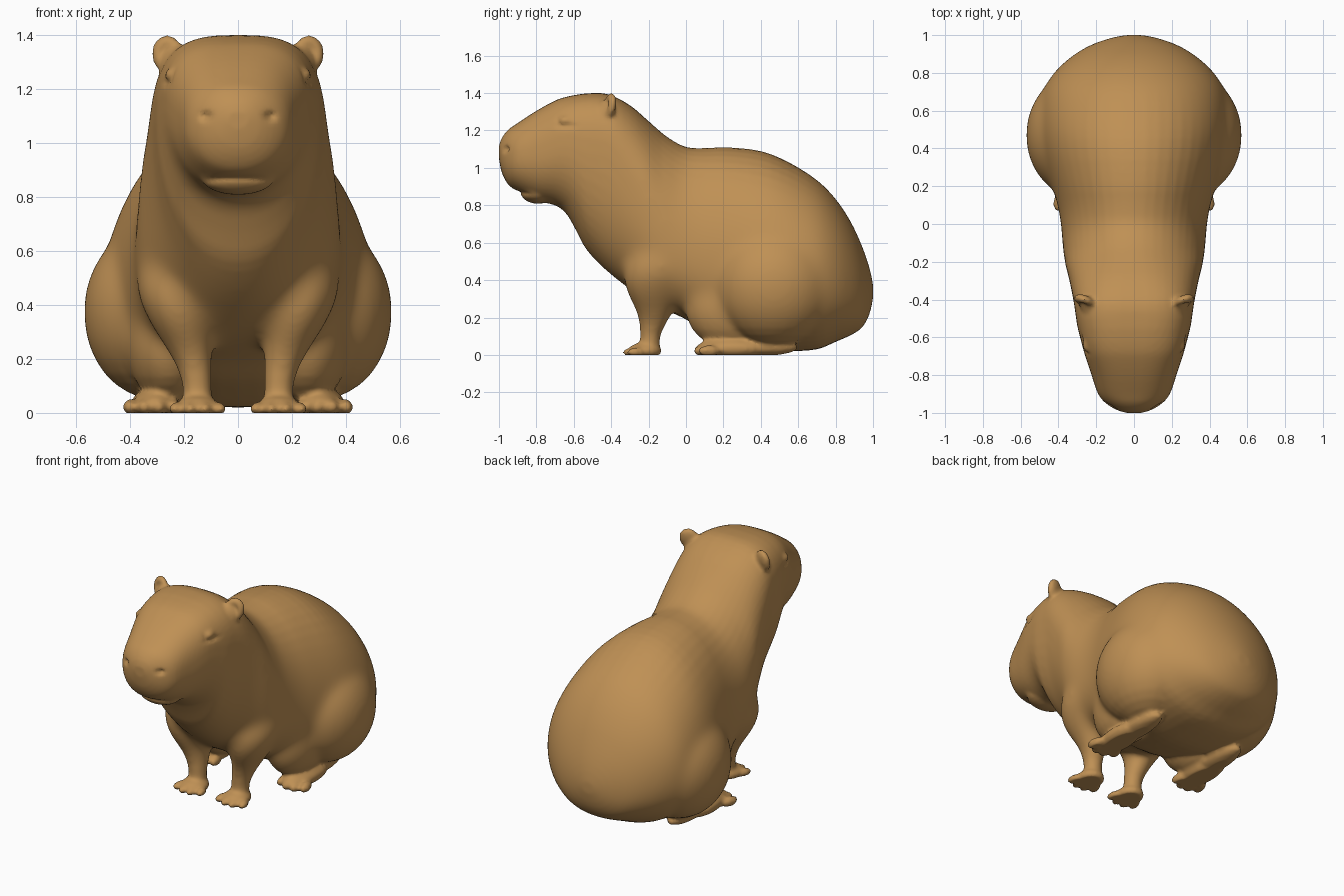
import bpy, bmesh, math
from mathutils import Matrix, Vector, Euler

if "Cube" in bpy.data.objects:
    bpy.data.objects.remove(bpy.data.objects["Cube"])

bm = bmesh.new()


def superellipse(rx, up, low, exp_up, exp_low, n=48):
    pts = []
    for i in range(n):
        a = 2 * math.pi * i / n
        c, s = math.cos(a), math.sin(a)
        e, r = (2 / exp_up, up) if s > 0 else (2 / exp_low, low)
        pts.append((math.copysign(abs(c) ** e, c) * rx, math.copysign(abs(s) ** e, s) * r))
    return pts


def catmull(rows, steps):
    out = []
    for i in range(len(rows) - 1):
        p0, p1, p2, p3 = rows[max(i - 1, 0)], rows[i], rows[i + 1], rows[min(i + 2, len(rows) - 1)]
        for k in range(steps):
            t = k / steps
            out.append([0.5 * (2 * b + (c - a) * t + (2 * a - 5 * b + 4 * c - d) * t * t
                               + (3 * b - a - 3 * c + d) * t ** 3)
                        for a, b, c, d in zip(p0, p1, p2, p3)])
    return out + [list(rows[-1])]


def ramp(y, keys):
    for (y0, a), (y1, b) in zip(keys, keys[1:]):
        if y <= y1:
            return a + (b - a) * max(0, (y - y0) / (y1 - y0))
    return keys[-1][1]


def loft(rings):
    loops = [[bm.verts.new(p) for p in r] for r in rings]
    n = len(loops[0])
    for a, b in zip(loops, loops[1:]):
        for i in range(n):
            j = (i + 1) % n
            bm.faces.new((a[i], a[j], b[j], b[i]))
    bm.faces.new(loops[0][::-1])
    bm.faces.new(loops[-1])


def ellipsoid(center, radii, rot=(0, 0, 0)):
    m = (Matrix.Translation(center) @ Euler([math.radians(r) for r in rot]).to_matrix().to_4x4()
         @ Matrix.Diagonal((*radii, 1)))
    bmesh.ops.create_uvsphere(bm, u_segments=24, v_segments=16, radius=1, matrix=m)


# Head and trunk: y, top, bottom, half width
trunk = [
    (-1.0, 1.12, 1.05, .04), (-.985, 1.16, .975, .09), (-.95, 1.205, .91, .148),
    (-.9, 1.24, .875, .19), (-.8, 1.305, .825, .225), (-.7, 1.36, .80, .258),
    (-.64, 1.38, .755, .275), (-.59, 1.39, .67, .288), (-.53, 1.398, .56, .302),
    (-.42, 1.395, .445, .318), (-.3, 1.335, .35, .342), (-.2, 1.25, .28, .368),
    (-.1, 1.165, .235, .38), (0, 1.112, .19, .387), (.1, 1.106, .125, .405),
    (.22, 1.11, .08, .44), (.4, 1.09, .03, .492), (.55, 1.03, .02, .505),
    (.7, .935, .03, .485), (.8, .835, .07, .425), (.88, .715, .105, .34),
    (.94, .585, .145, .245), (.98, .47, .215, .14), (1.0, .38, .30, .05)]
exp_top = [(-1, 2.2), (-.75, 2.7), (-.5, 3.0), (-.35, 2.7), (-.15, 2.05), (1, 2.0)]
exp_bot = [(-1, 2.2), (-.5, 2.1), (-.3, 2.5), (-.1, 2.6), (.2, 2.3), (1, 2.15)]
widest = [(-1, .5), (-.75, .52), (-.6, .6), (-.4, .66), (-.25, .52), (-.05, .4), (.4, .38), (1, .45)]
rings = []
for y, top, bot, hw in catmull(trunk, 3):
    zc = bot + (top - bot) * ramp(y, widest)
    rings.append([(x, y, zc + z) for x, z in
                  superellipse(hw, top - zc, zc - bot, ramp(y, exp_top), ramp(y, exp_bot))])
loft(rings)

# Chin
ellipsoid((0, -.79, .87), (.135, .095, .062))

for s in (-1, 1):
    # Thigh and knee
    ellipsoid((s * .30, .47, .375), (.275, .33, .325))
    ellipsoid((s * .255, .25, .27), (.16, .26, .24))
    # Front leg: z, x, y, rx, ry
    leg = [(.62, .22, -.10, .13, .16), (.47, .235, -.13, .142, .20), (.35, .215, -.165, .122, .16),
           (.25, .185, -.168, .09, .108), (.18, .165, -.175, .068, .078),
           (.11, .153, -.19, .054, .055), (.04, .15, -.195, .055, .055)]
    loft([[(s * x + px, y + py, z) for px, py in superellipse(rx, ry, ry, 2, 2, 24)]
          for z, x, y, rx, ry in catmull(leg, 3)])
    # Front foot and toes
    ellipsoid((s * .15, -.22, .022), (.08, .09, .045))
    for k in range(4):
        o = k - 1.5
        ellipsoid((s * .15 + o * .05, -.29 + .011 * o * o, .015), (.028, .052, .025), (0, 0, o * 10))
    # Hind foot and toes
    ellipsoid((s * .31, .24, .035), (.085, .19, .055), (0, 0, s * -3))
    ellipsoid((s * .30, .40, .04), (.07, .20, .045))
    for k in range(4):
        o = k - 1.5
        ellipsoid((s * .32 + o * .05, .095 + .013 * o * o, .022), (.03, .06, .03), (0, 0, o * 8))
    # Ear
    ellipsoid((s * .260, -.41, 1.328), (.062, .03, .075), (-10, s * 18, s * 18))
    ellipsoid((s * .225, -.425, 1.29), (.065, .05, .07))
    # Eyelid bulge
    ellipsoid((s * .248, -.64, 1.25), (.024, .045, .026))

mesh = bpy.data.meshes.new("capybara")
bmesh.ops.recalc_face_normals(bm, faces=bm.faces)
bm.to_mesh(mesh)
bm.free()
body = bpy.data.objects.new("capybara", mesh)
bpy.context.collection.objects.link(body)


def bake():
    dg = bpy.context.evaluated_depsgraph_get()
    new = bpy.data.meshes.new_from_object(body.evaluated_get(dg))
    body.modifiers.clear()
    body.data = new
    return new


def soften(iterations, group=""):
    sm = body.modifiers.new("soften", 'SMOOTH')
    sm.factor = 0.5
    sm.iterations = iterations
    sm.vertex_group = group


# Fuse the parts into one smooth skin
rm = body.modifiers.new("fuse", 'REMESH')
rm.mode = 'VOXEL'
rm.voxel_size = 0.0125
soften(4)
skin = bake()

# Blend shoulders and thighs into the trunk, sparing head and feet
blend = body.vertex_groups.new(name="blend")
for v in skin.vertices:
    x, y, z = v.co
    w = ramp(z, [(.13, 0), (.32, 1), (.7, 1), (.95, 0)]) * ramp(y, [(-.5, 0), (-.35, 1), (.75, 1), (.95, .2)])
    if w > 0:
        blend.add([v.index], w, 'REPLACE')
soften(90, "blend")
skin = bake()
body.vertex_groups.clear()


def dent(center, radii, push, keep):
    c = Vector(center)
    for v in skin.vertices:
        if keep(v.co):
            q = sum((a / r) ** 2 for a, r in zip(v.co - c, radii))
            if q < 6:
                v.co += Vector(push) * math.exp(-q)


# Nostrils, eye creases, ear hollows
for s in (-1, 1):
    side = lambda p, s=s: p.x * s > 0
    dent((s * .12, -.95, 1.10), (.02, .2, .014), (0, .022, 0),
         lambda p, s=s: p.x * s > 0 and p.y < -.8)
    dent((s * .25, -.64, 1.225), (.1, .045, .012), (-s * .012, 0, 0), side)
    dent((s * .25, -.68, 1.25), (.1, .014, .02), (-s * .01, 0, 0), side)
    dent((s * .270, -.435, 1.335), (.03, .022, .038), (0, .02, 0), side)
# Mouth line
for i in range(-5, 6):
    dent((i * .022, -.89, .87 - .0003 * i * i), (.018, .1, .009), (0, .006, .001),
         lambda p: p.y < -.78)
# Flat soles
for v in skin.vertices:
    v.co.z = max(v.co.z, 0.0)

fur = bpy.data.materials.new("tan_fur")
fur.diffuse_color = (.52, .28, .09, 1)
fur.use_nodes = True
fur.node_tree.nodes["Principled BSDF"].inputs["Base Color"].default_value = fur.diffuse_color
skin.materials.clear()
skin.materials.append(fur)
for p in skin.polygons:
    p.use_smooth = True
    p.material_index = 0
